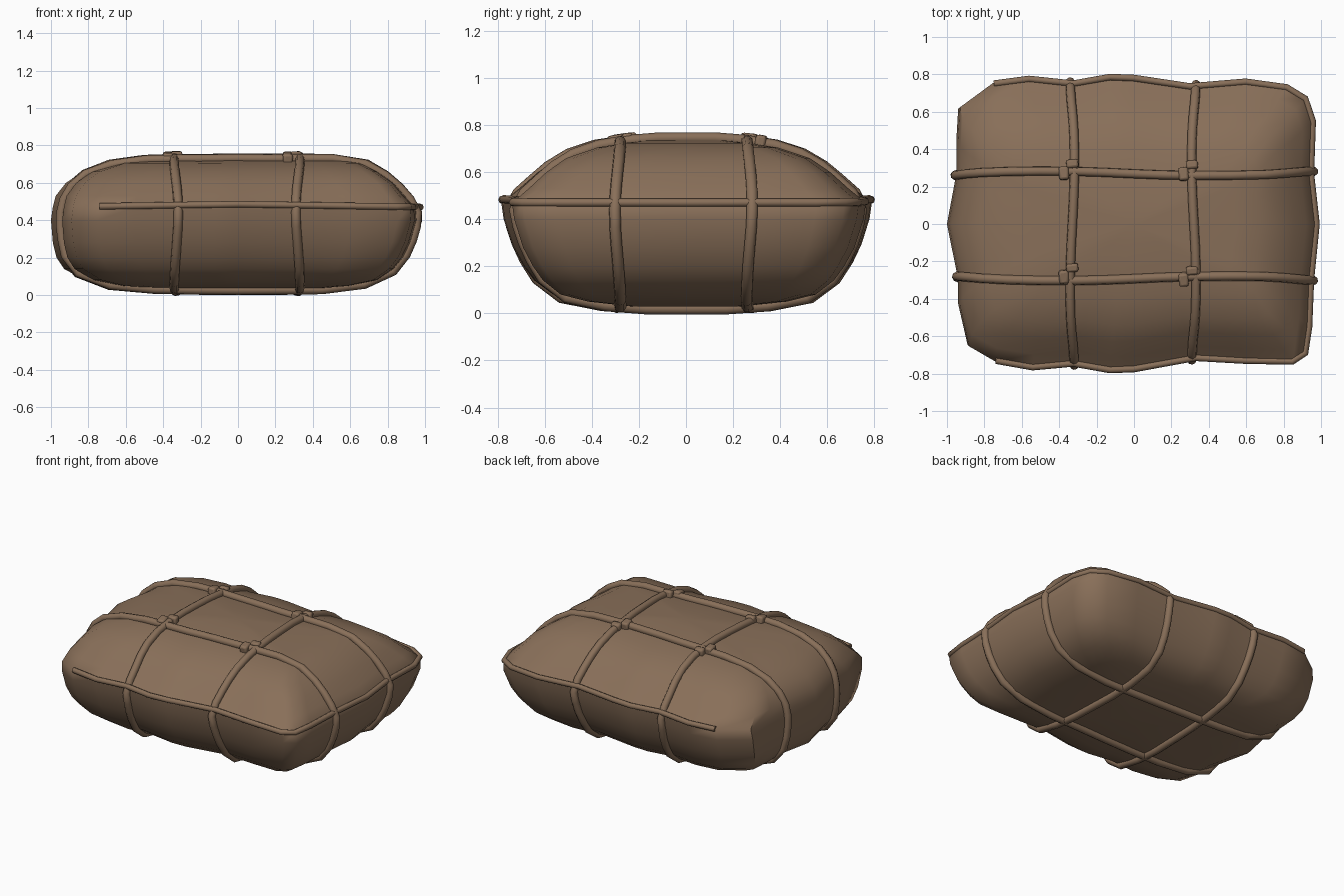
import bpy, bmesh, math
from mathutils import Vector
from mathutils.bvhtree import BVHTree

if "Cube" in bpy.data.objects:
    bpy.data.objects.remove(bpy.data.objects["Cube"])

cloth = bpy.data.materials.new("brown cloth")
cloth.diffuse_color = (0.25, 0.16, 0.10, 1)
cloth.use_nodes = True
cloth.node_tree.nodes["Principled BSDF"].inputs["Base Color"].default_value = cloth.diffuse_color
cord = cloth

# Plan outline of the bundle, pinched where the ropes pass
OUT = [(-.94, .62), (-.76, .75), (-.57, .775), (-.33, .75), (-.13, .785), (0, .78), (.3, .735),
       (.6, .76), (.82, .73), (.92, .67), (.96, .55), (.95, .27), (.98, 0), (.95, -.3), (.94, -.55),
       (.92, -.69), (.85, -.735), (.6, -.73), (.33, -.715), (0, -.775), (-.13, -.78), (-.33, -.745),
       (-.55, -.765), (-.75, -.73), (-.89, -.65), (-.94, -.43), (-.94, -.3), (-1, 0), (-.95, .27), (-.95, .45)]
# Layers: height, left extent, right extent, half depth
LAY = [(.744, .2, .2, .1), (.724, .55, .55, .28), (.705, .68, .68, .40), (.66, .83, .77, .54),
       (.60, .92, .86, .63), (.53, .975, .92, .71), (.47, .99, .98, .785), (.40, 1, .985, .775),
       (.28, .99, .95, .735), (.20, .97, .91, .69), (.14, .93, .86, .645), (.08, .82, .77, .565),
       (.05, .68, .62, .44), (.03, .4, .4, .25)]


def layer(z, l, r, d):
    return [Vector((x * (l if x < 0 else r / .98), y * d / .78, z)) for x, y in OUT]


# Stuffed body
bm = bmesh.new()
rings = [[bm.verts.new(p) for p in layer(*L)] for L in LAY]
n = len(OUT)
for a, b in zip(rings, rings[1:]):
    for i in range(n):
        j = (i + 1) % n
        bm.faces.new((a[i], a[j], b[j], b[i]))
for ring, z in ((rings[0], .748), (rings[-1], .02)):
    c = bm.verts.new((0, 0, z))
    for i in range(n):
        bm.faces.new((ring[i], ring[(i + 1) % n], c))
bmesh.ops.recalc_face_normals(bm, faces=bm.faces)
tree = BVHTree.FromBMesh(bm)
me = bpy.data.meshes.new("bundle_body")
bm.to_mesh(me)
bm.free()
body = bpy.data.objects.new("bundle_body", me)
bpy.context.collection.objects.link(body)
me.materials.append(cloth)


def smooth(o, deg):
    bpy.ops.object.select_all(action='DESELECT')
    o.select_set(True)
    bpy.context.view_layer.objects.active = o
    bpy.ops.object.shade_smooth_by_angle(angle=math.radians(deg))


smooth(body, 50)


def tube(name, pts, rad, cyclic):
    cu = bpy.data.curves.new(name, 'CURVE')
    cu.dimensions = '3D'
    cu.bevel_depth = rad
    cu.bevel_resolution = 2
    cu.use_fill_caps = True
    s = cu.splines.new('POLY')
    s.points.add(len(pts) - 1)
    for p, q in zip(s.points, pts):
        p.co = (*q, 1)
    s.use_cyclic_u = cyclic
    o = bpy.data.objects.new(name, cu)
    bpy.context.collection.objects.link(o)
    cu.materials.append(cord)
    bpy.ops.object.select_all(action='DESELECT')
    o.select_set(True)
    bpy.context.view_layer.objects.active = o
    bpy.ops.object.convert(target='MESH')
    smooth(bpy.context.object, 50)


# Rope loops laid on the surface by ray casting
def rope(name, axis, pos, half):
    pts = []
    for k in range(32):
        t = 2 * math.pi * k / 32
        u, z = half * math.cos(t), .36 * math.sin(t)
        w = pos + .012 * math.sin(3 * t + pos * 5)
        p = Vector((w, u, z)) if axis == 'x' else Vector((u, w, z))
        c = Vector((w, 0, .44)) if axis == 'x' else Vector((0, w, .44))
        d = p - Vector((c.x, c.y, 0))
        d = Vector((0, u, z)) if axis == 'x' else Vector((u, 0, z))
        hit, nrm, _, _ = tree.ray_cast(c + d * 3, -d.normalized())
        if hit:
            pts.append(hit + nrm * .008)
    tube(name, pts, .025, True)


rope("cross_rope_left", 'x', -.33, .78)
rope("cross_rope_right", 'x', .32, .75)
rope("long_rope_back", 'y', .27, .97)
rope("long_rope_front", 'y', -.29, .97)

# Corded seam along front, right and back, fading out on the left
seam = layer(.47, .985, .975, .78)[1:24]
for p in seam:
    p.z += .015 * (1 - abs(p.x))
tube("seam_cord", seam, .018, False)


# Knot collars at each top crossing
def knot(name, x, y, along_x):
    hit, nrm, _, _ = tree.ray_cast(Vector((x, y, 2)), Vector((0, 0, -1)))
    bpy.ops.mesh.primitive_cube_add(size=1, location=hit + nrm * .01)
    o = bpy.context.object
    o.name = name
    o.scale = (.052, .07, .062) if along_x else (.064, .045, .062)
    o.rotation_euler = (-nrm.y, nrm.x, .08)
    bpy.ops.object.transform_apply(location=False, rotation=False, scale=True)
    o.data.materials.append(cord)
    m = o.modifiers.new("soft", 'BEVEL')
    m.width = .012
    m.segments = 2
    smooth(o, 50)


for i, (x, y) in enumerate([(-.33, .27), (.31, .265), (-.33, -.28), (.31, -.295)]):
    knot(f"knot_long_{i}", x - .045, y, True)
    knot(f"knot_cross_{i}", x, y + .048, False)
